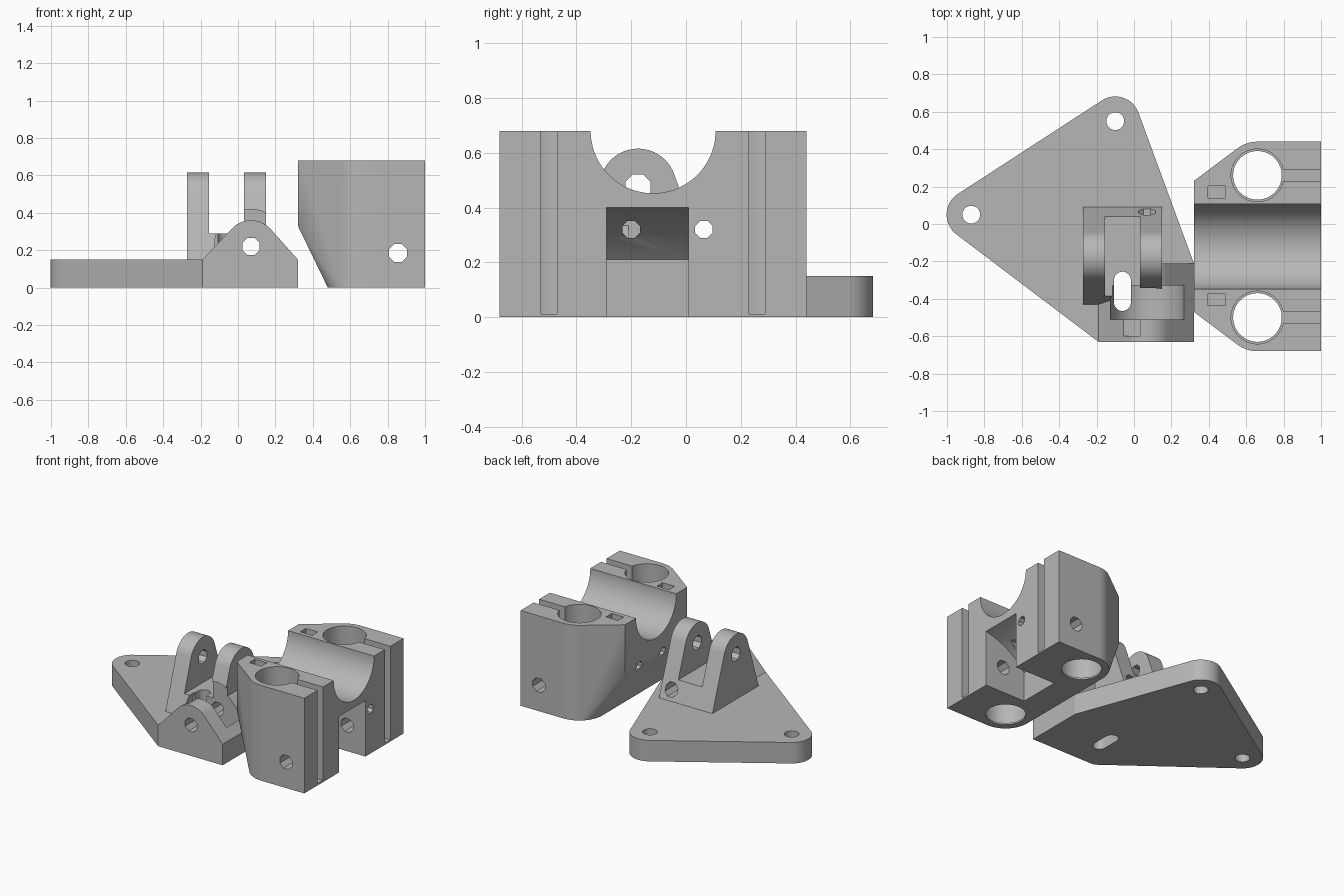
import bpy, bmesh, math

cube = bpy.data.objects.get("Cube")
if cube:
    bpy.data.objects.remove(cube, do_unlink=True)

grey = bpy.data.materials.new("plain grey")
grey.use_nodes = True
COLOR = (0.47, 0.47, 0.47, 1)
grey.diffuse_color = COLOR
grey.node_tree.nodes["Principled BSDF"].inputs["Base Color"].default_value = COLOR


def ring(a, b, r, n=64):
    return [(a + r * math.cos((i + 0.5) * math.tau / n),
             b + r * math.sin((i + 0.5) * math.tau / n)) for i in range(n)]


def rect(a0, a1, b0, b1):
    return [(a0, b0), (a1, b0), (a1, b1), (a0, b1)]


def along(axis, profile, lo, hi):
    """Sweep a flat profile between two positions on an axis."""
    place = {"x": lambda a, b, c: (c, a, b),
             "y": lambda a, b, c: (a, c, b),
             "z": lambda a, b, c: (a, b, c)}[axis]
    return [place(a, b, c) for a, b in profile for c in (lo, hi)]


def hull(name, points):
    bm = bmesh.new()
    verts = [bm.verts.new(p) for p in points]
    res = bmesh.ops.convex_hull(bm, input=verts)
    loose = [v for v in bm.verts if not v.link_faces]
    bmesh.ops.delete(bm, geom=loose, context="VERTS")
    bmesh.ops.dissolve_limit(bm, angle_limit=0.005, verts=bm.verts[:], edges=bm.edges[:])
    bmesh.ops.recalc_face_normals(bm, faces=bm.faces[:])
    mesh = bpy.data.meshes.new(name)
    bm.to_mesh(mesh)
    bm.free()
    mesh.materials.append(grey)
    obj = bpy.data.objects.new(name, mesh)
    bpy.context.collection.objects.link(obj)
    return obj


def combine(obj, points, operation="DIFFERENCE"):
    tool = hull("tool", points)
    tool.hide_render = True
    mod = obj.modifiers.new("shape", "BOOLEAN")
    mod.operation = operation
    mod.solver = "EXACT"
    mod.object = tool
    activate(obj)
    bpy.ops.object.modifier_apply(modifier=mod.name)
    bpy.data.objects.remove(tool, do_unlink=True)


def activate(obj):
    bpy.ops.object.select_all(action="DESELECT")
    obj.select_set(True)
    bpy.context.view_layer.objects.active = obj


# Clamp block: two rod sleeves blended into a raised inner face
MID, H = -0.12, 0.68
rods = [MID - 0.38, MID + 0.38]
body = along("z", rect(0.66, 1, MID - 0.56, MID + 0.56), 0, H)
body += along("z", rect(0.32, 0.5, MID - 0.35, MID + 0.35), 0.33, H)
for y in rods:
    body += along("z", ring(0.66, y, 0.18), 0, H)
block = hull("clamp_block", body)

# Rod bores with a thin bottom lip, and clamping slits
for y in rods:
    combine(block, along("z", ring(0.66, y, 0.13), -0.1, 0.8))
    combine(block, along("z", ring(0.66, y, 0.141), 0.012, 0.8))
    combine(block, along("z", rect(0.7, 1.1, y - 0.031, y + 0.031), 0.012, 0.8))

# Round trough, belly pocket with arched roof
combine(block, along("x", ring(MID, H, 0.228), 0.2, 1.1))
pocket = [(0.68, -0.1), (1.05, -0.1), (1.05, 0.408), (1, 0.4),
          (0.92, 0.378), (0.84, 0.344), (0.76, 0.293), (0.68, 0.21)]
combine(block, along("y", pocket, -0.29, 0.01))

# Bolt holes and nut traps
combine(block, along("y", ring(0.855, 0.185, 0.052, 8), -0.8, 0.6))
for y in (-0.2, 0.065):
    combine(block, along("x", ring(y, 0.32, 0.034, 8), 0.2, 1.1))
for y in (-0.405, 0.17):
    combine(block, along("z", rect(0.395, 0.49, y - 0.032, y + 0.032), 0.56, 0.8))

# Base plate with rounded corners
ears = [(-0.10, 0.55), (-0.87, 0.05)]
plan = [(-0.19, -0.63), (0.32, -0.63), (0.32, -0.21)]
for x, y in ears:
    plan += ring(x, y, 0.132)
base = hull("hinge_base", along("z", plan, 0, 0.15))

# Front hinge lug and tall fork
PIVOT, FORK = (0.07, 0.22), (-0.175, 0.475)
lug = rect(-0.19, 0.32, 0, 0.15) + ring(*PIVOT, 0.14)
combine(base, along("y", lug, -0.63, -0.21), "UNION")
fork = rect(-0.43, 0.09, 0.01, 0.15) + ring(*FORK, 0.14)
combine(base, along("x", fork, -0.272, 0.15), "UNION")

# Fork gap, round hinge recess, adjustment slot
combine(base, along("z", rect(-0.155, 0.033, -0.6, 0.3), 0.29, 0.8))
combine(base, along("y", ring(*PIVOT, 0.197), -0.51, -0.33))
combine(base, along("z", ring(-0.062, -0.30, 0.045, 32) + ring(-0.062, -0.42, 0.045, 32), -0.1, 0.8))

# Pin and screw holes
combine(base, along("y", ring(*PIVOT, 0.05, 8), -0.8, 0.3))
combine(base, along("x", ring(*FORK, 0.05, 8), -0.5, 0.3))
for x, y in ears:
    combine(base, along("z", ring(x, y, 0.048, 16), -0.1, 0.3))

for obj in (block, base):
    activate(obj)
    bpy.ops.object.shade_smooth_by_angle(angle=math.radians(20))
